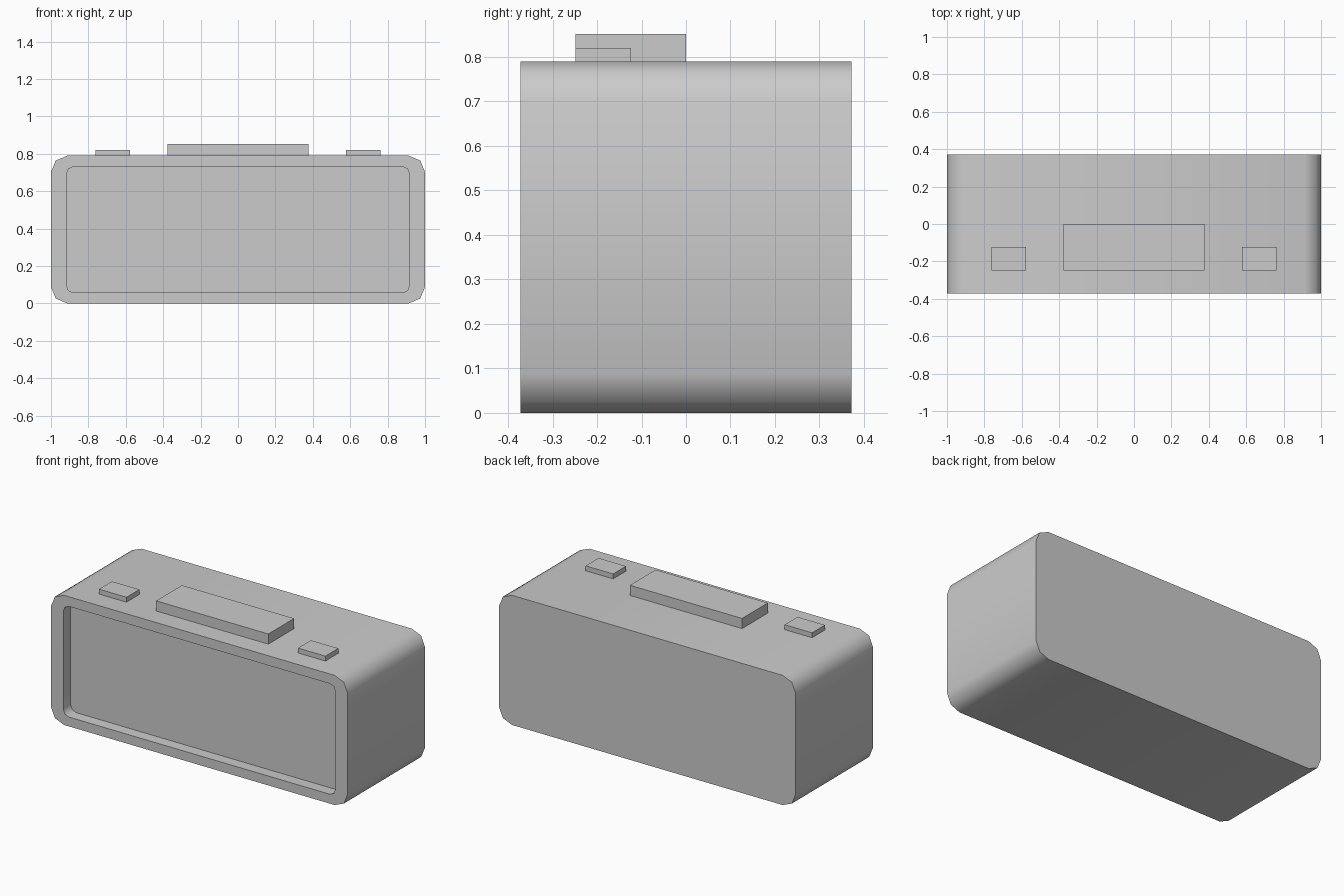
import bpy, bmesh, math

if "Cube" in bpy.data.objects:
    bpy.data.objects.remove(bpy.data.objects["Cube"])


def rounded_rect(hx, z0, z1, r, segs=2):
    """Outline points of a rounded rectangle in the XZ plane."""
    pts = []
    for cx, cz, start in ((hx - r, z1 - r, 0), (-hx + r, z1 - r, 90),
                          (-hx + r, z0 + r, 180), (hx - r, z0 + r, 270)):
        for i in range(segs + 1):
            a = math.radians(start + 90 * i / segs)
            pts.append((cx + r * math.cos(a), cz + r * math.sin(a)))
    return pts


def finish(name, bm):
    bmesh.ops.recalc_face_normals(bm, faces=bm.faces)
    mesh = bpy.data.meshes.new(name)
    bm.to_mesh(mesh)
    bm.free()
    obj = bpy.data.objects.new(name, mesh)
    bpy.context.collection.objects.link(obj)
    return obj


def box(name, x0, x1, y0, y1, z0, z1):
    bm = bmesh.new()
    bmesh.ops.create_cube(bm, size=1)
    for v in bm.verts:
        v.co.x = x0 + (v.co.x + 0.5) * (x1 - x0)
        v.co.y = y0 + (v.co.y + 0.5) * (y1 - y0)
        v.co.z = z0 + (v.co.z + 0.5) * (z1 - z0)
    return finish(name, bm)


HALF_DEPTH, HEIGHT, RECESS = 0.372, 0.79, 0.07

# Case: rounded shell with a recessed front display
outer = rounded_rect(1.0, 0.0, HEIGHT, 0.088)
inner = rounded_rect(0.917, 0.057, 0.731, 0.038)
bm = bmesh.new()
rings = [[bm.verts.new((x, y, z)) for x, z in outline]
         for outline, y in ((outer, HALF_DEPTH), (outer, -HALF_DEPTH),
                            (inner, -HALF_DEPTH), (inner, -HALF_DEPTH + RECESS))]
for a, b in zip(rings, rings[1:]):
    for i in range(len(a)):
        j = (i + 1) % len(a)
        bm.faces.new((a[i], a[j], b[j], b[i]))
bm.faces.new(rings[0])
bm.faces.new(rings[-1])
case = finish("clock_case", bm)
bpy.context.view_layer.objects.active = case
case.select_set(True)
bpy.ops.object.shade_smooth_by_angle(angle=math.radians(50))

# Large top button
box("snooze_button", -0.378, 0.378, -0.248, 0.0, HEIGHT - 0.01, 0.852)

# Small top buttons, mirrored
for side, s in (("left", -1), ("right", 1)):
    x0, x1 = sorted((s * 0.578, s * 0.763))
    box(side + "_button", x0, x1, -0.248, -0.124, HEIGHT - 0.01, 0.82)
